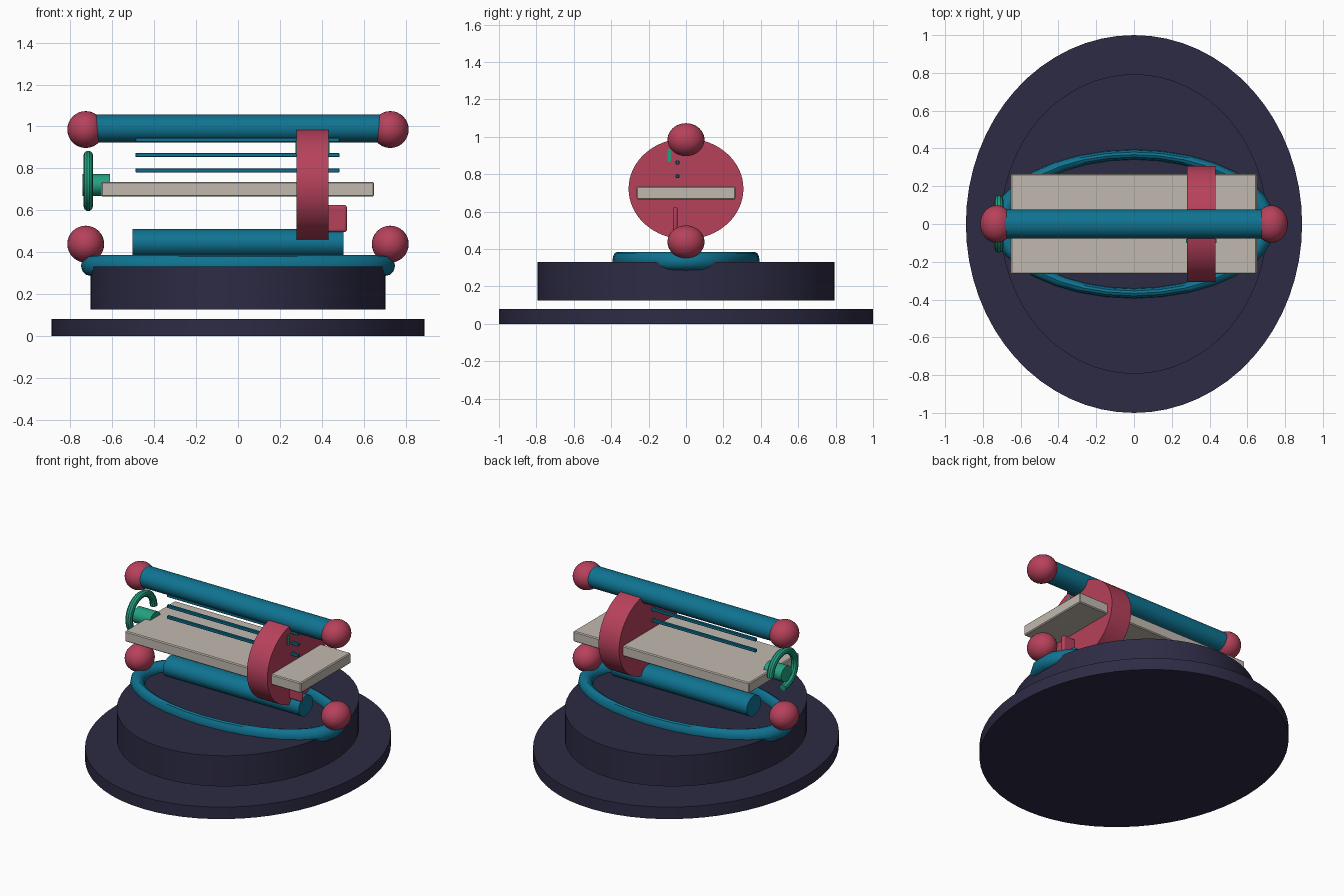
import bpy, math
from math import pi, cos, sin

if "Cube" in bpy.data.objects:
    bpy.data.objects.remove(bpy.data.objects["Cube"])


def mat(name, r, g, b):
    lin = [((c / 255 + 0.055) / 1.055) ** 2.4 for c in (r, g, b)]
    m = bpy.data.materials.new(name)
    m.diffuse_color = (*lin, 1)
    m.use_nodes = True
    m.node_tree.nodes["Principled BSDF"].inputs["Base Color"].default_value = m.diffuse_color
    return m


NAVY = mat("dark navy", 45, 43, 68)
TEAL = mat("teal", 15, 115, 145)
RED = mat("rose red", 183, 65, 91)
CREAM = mat("warm grey", 193, 185, 175)
GREEN = mat("green", 35, 160, 128)


def finish(name, material, smooth=True):
    ob = bpy.context.object
    ob.name = name
    bpy.ops.object.transform_apply(location=False, rotation=True, scale=True)
    ob.data.materials.append(material)
    if smooth:
        bpy.ops.object.shade_smooth_by_angle(angle=math.radians(35))
    return ob


def disc(name, material, rx, ry, z0, z1):
    bpy.ops.mesh.primitive_cylinder_add(vertices=64, radius=1, depth=z1 - z0,
                                        location=(0, 0, (z0 + z1) / 2))
    bpy.context.object.scale = (rx, ry, 1)
    return finish(name, material)


def x_cylinder(name, material, x0, x1, z, rz, ry, verts=32):
    bpy.ops.mesh.primitive_cylinder_add(vertices=verts, radius=1, depth=x1 - x0,
                                        location=((x0 + x1) / 2, 0, z),
                                        rotation=(0, pi / 2, 0))
    bpy.context.object.scale = (rz, ry, 1)
    return finish(name, material)


def box(name, material, lo, hi, bevel=0):
    bpy.ops.mesh.primitive_cube_add(size=1, location=[(a + b) / 2 for a, b in zip(lo, hi)])
    bpy.context.object.scale = [b - a for a, b in zip(lo, hi)]
    ob = finish(name, material, bevel > 0.01)
    if bevel:
        mod = ob.modifiers.new("rounding", 'BEVEL')
        mod.width = bevel
        mod.segments = 3 if bevel > 0.01 else 1
    return ob


# two-step oval stand
disc("base_plate", NAVY, 0.89, 1.0, 0, 0.08)
disc("base_drum", NAVY, 0.705, 0.793, 0.125, 0.33)

# oval hoop resting on the drum
bpy.ops.mesh.primitive_torus_add(major_segments=32, minor_segments=12, major_radius=0.7,
                                 minor_radius=0.05, location=(0, 0, 0.335))
bpy.context.object.scale = (1, 0.525, 1)
finish("base_hoop", TEAL)

# horizontal bars and ball ends
x_cylinder("top_bar", TEAL, -0.72, 0.72, 0.99, 0.067, 0.076)
x_cylinder("lower_bar", TEAL, -0.503, 0.503, 0.443, 0.067, 0.076)
for level, z in (("top", 0.985), ("lower", 0.438)):
    for side, x in (("left", -0.727), ("right", 0.727)):
        bpy.ops.mesh.primitive_uv_sphere_add(segments=32, ring_count=16, radius=0.088,
                                             location=(x, 0, z))
        bpy.context.object.scale = (1, 1.125, 1)
        finish(f"{level}_ball_{side}", RED)

# long board
box("board", CREAM, (-0.653, -0.265, 0.665), (0.65, 0.265, 0.735), 0.006)

# upright wheel around the board, with side tab and inset strip
x_cylinder("clamp_wheel", RED, 0.28, 0.432, 0.722, 0.27, 0.307, 64)
box("wheel_tab", RED, (0.40, -0.07, 0.495), (0.52, -0.045, 0.625), 0.012)
box("wheel_strip", GREEN, (0.275, -0.1, 0.865), (0.437, -0.08, 0.935))

# thin rods
for i, z in enumerate((0.79, 0.863, 0.936)):
    box(f"rod_{i + 1}", TEAL, (-0.49, -0.055, z - 0.01), (0.485, -0.036, z + 0.01), 0.003)

# handle hub and three-quarter hoop
x_cylinder("handle_hub", GREEN, -0.743, -0.612, 0.72, 0.052, 0.056)
curve = bpy.data.curves.new("handle_hoop", 'CURVE')
curve.dimensions = '3D'
curve.bevel_depth = 0.023
curve.bevel_resolution = 3
curve.use_fill_caps = True
spline = curve.splines.new('POLY')
N = 36
spline.points.add(N)
for i, p in enumerate(spline.points):
    a = 1.5 * pi * i / N
    p.co = (-0.715, 0.129 * cos(a), 0.74 + 0.121 * sin(a), 1)
hoop = bpy.data.objects.new("handle_hoop", curve)
bpy.context.collection.objects.link(hoop)
bpy.ops.object.select_all(action='DESELECT')
hoop.select_set(True)
bpy.context.view_layer.objects.active = hoop
bpy.ops.object.convert(target='MESH')
finish("handle_hoop", GREEN)
